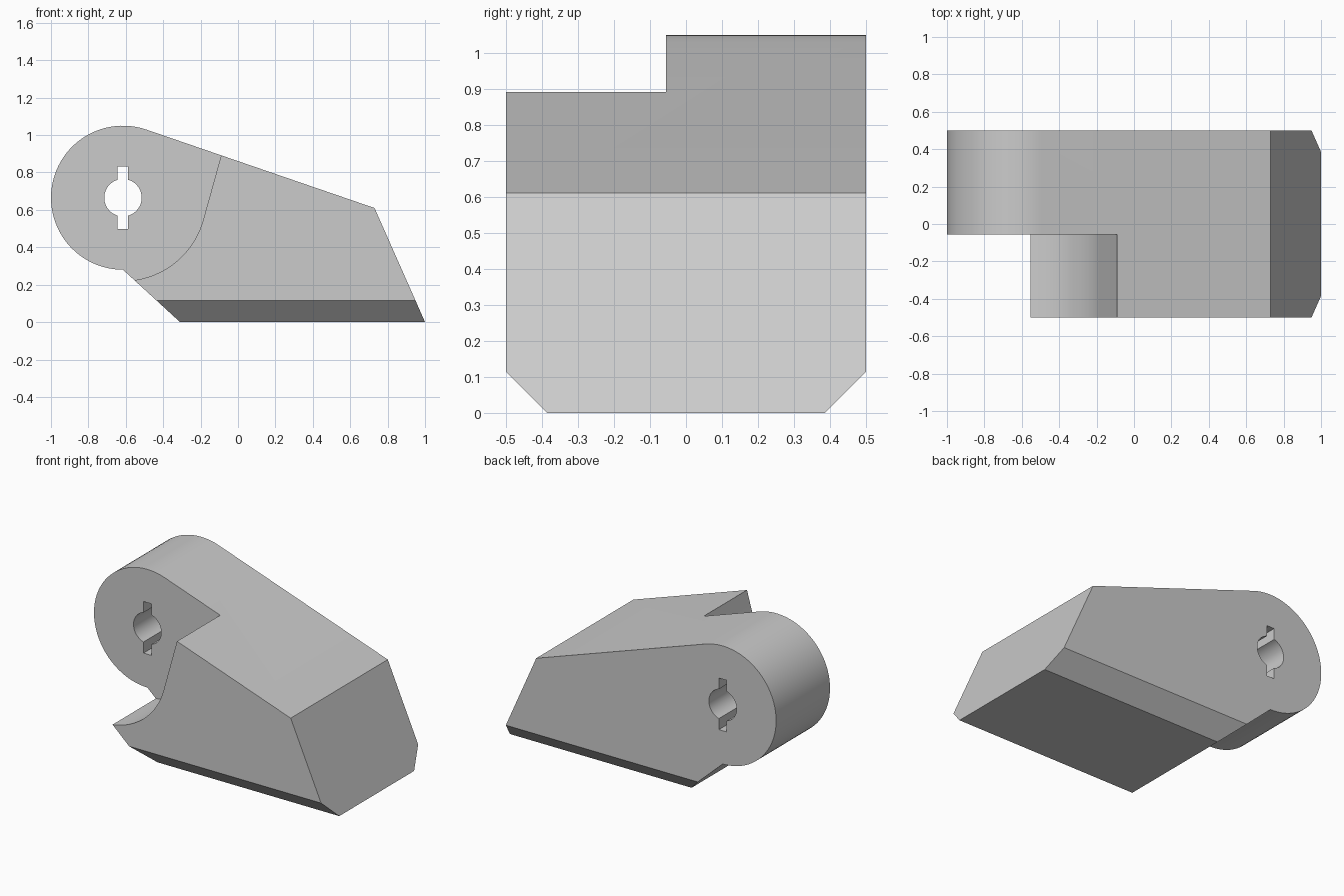
import bpy, bmesh
from math import radians, cos, sin

if "Cube" in bpy.data.objects:
    bpy.data.objects.remove(bpy.data.objects["Cube"], do_unlink=True)

PIVOT = (-0.615, 0.665)

grey = bpy.data.materials.new("plain_grey")
grey.use_nodes = True
colour = (0.6, 0.6, 0.6, 1)
grey.diffuse_color = colour
grey.node_tree.nodes["Principled BSDF"].inputs["Base Color"].default_value = colour


def arc(radius, start, end, steps):
    """Points around the pivot, angles in degrees."""
    angles = [radians(start + (end - start) * i / steps) for i in range(steps + 1)]
    return [(PIVOT[0] + radius * cos(a), PIVOT[1] + radius * sin(a)) for a in angles]


def prism(name, outline, low, high, along="y"):
    """Extrude a closed outline along the y or x axis."""
    bm = bmesh.new()
    place = (lambda p, d: (p[0], d, p[1])) if along == "y" else (lambda p, d: (d, p[0], p[1]))
    face = bm.faces.new([bm.verts.new(place(p, low)) for p in outline])
    extruded = bmesh.ops.extrude_face_region(bm, geom=[face])["geom"]
    shift = (0, high - low, 0) if along == "y" else (high - low, 0, 0)
    bmesh.ops.translate(bm, vec=shift,
                        verts=[v for v in extruded if isinstance(v, bmesh.types.BMVert)])
    bmesh.ops.recalc_face_normals(bm, faces=bm.faces)
    mesh = bpy.data.meshes.new(name)
    bm.to_mesh(mesh)
    bm.free()
    mesh.materials.append(grey)
    obj = bpy.data.objects.new(name, mesh)
    bpy.context.collection.objects.link(obj)
    return obj


def carve(target, cutter, operation="DIFFERENCE"):
    bpy.context.view_layer.objects.active = target
    mod = target.modifiers.new(cutter.name, "BOOLEAN")
    mod.object, mod.operation, mod.solver = cutter, operation, "EXACT"
    bpy.ops.object.modifier_apply(modifier=mod.name)
    bpy.data.objects.remove(cutter, do_unlink=True)


# Wedge body with a rounded pivot end
body = prism("lever_body",
             arc(0.385, 71.1, 270, 48) + [(-0.31, 0), (1, 0), (0.73, 0.61)], -0.5, 0.5)

# Sloped lower edges on both sides
carve(body, prism("edge_trim", [(0, -0.385), (1.5, 1.115), (-1.5, 1.115)], -2, 2, "x"),
      "INTERSECT")

# Front recess around the pivot
wall = arc(0.445, -90, -15.5, 20)
carve(body, prism("front_recess",
                  wall + [(-0.004, 1.2), (-1.2, 1.2), (-1.2, 0.22)], -0.7, -0.055))

# Keyed pivot hole: a round bore with a slot above and below
half = 0.028
upper = [(PIVOT[0] + half, 0.833), (PIVOT[0] - half, 0.833)]
lower = [(PIVOT[0] - half, 0.497), (PIVOT[0] + half, 0.497)]
carve(body, prism("keyed_hole",
                  upper + arc(0.1, 106.3, 253.7, 20) + lower + arc(0.1, -73.7, 73.7, 20),
                  -0.7, 0.7))

# Smooth curved walls, sharp edges kept
bpy.ops.object.select_all(action="DESELECT")
body.select_set(True)
bpy.context.view_layer.objects.active = body
bpy.ops.object.shade_smooth_by_angle(angle=radians(14))
